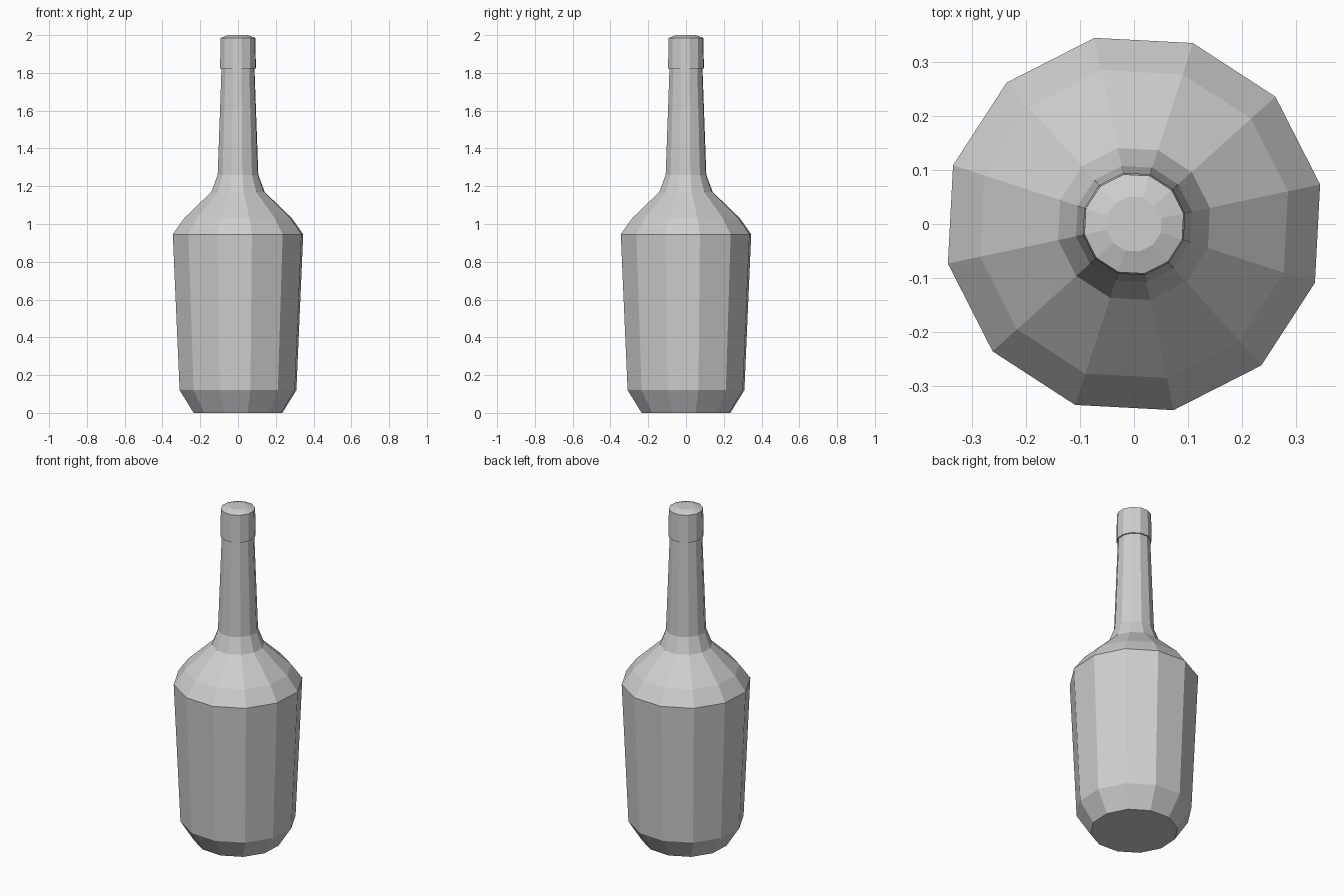
import bpy
import bmesh
from math import cos, sin, radians

SIDES = 12
PHASE = 12  # degrees of twist of the first corner

cube = bpy.data.objects.get("Cube")
if cube:
    bpy.data.objects.remove(cube, do_unlink=True)

grey = bpy.data.materials.new("light_grey")
grey.use_nodes = True
colour = (0.62, 0.62, 0.62, 1)
grey.diffuse_color = colour
grey.node_tree.nodes["Principled BSDF"].inputs["Base Color"].default_value = colour


def lathe(name, profile):
    """Turn a (radius, height) profile into a closed faceted solid."""
    bm = bmesh.new()
    rings = []
    for r, z in profile:
        angles = [radians(PHASE + 360 * i / SIDES) for i in range(SIDES)]
        rings.append([bm.verts.new((r * cos(a), r * sin(a), z)) for a in angles])
    for low, high in zip(rings, rings[1:]):
        for i in range(SIDES):
            j = (i + 1) % SIDES
            bm.faces.new((low[i], low[j], high[j], high[i]))
    bm.faces.new(rings[0][::-1])
    bm.faces.new(rings[-1])
    mesh = bpy.data.meshes.new(name)
    bm.to_mesh(mesh)
    bm.free()
    mesh.materials.append(grey)
    obj = bpy.data.objects.new(name, mesh)
    bpy.context.collection.objects.link(obj)
    return obj


# Body, shoulder and neck
lathe("bottle_body", [
    (0.24, 0), (0.316, 0.12), (0.353, 0.945), (0.292, 1.03),
    (0.144, 1.17), (0.11, 1.26), (0.089, 1.83),
])

# Cap with a bevelled top
lathe("bottle_cap", [
    (0.097, 1.822), (0.094, 1.985), (0.052, 2.0),
])
